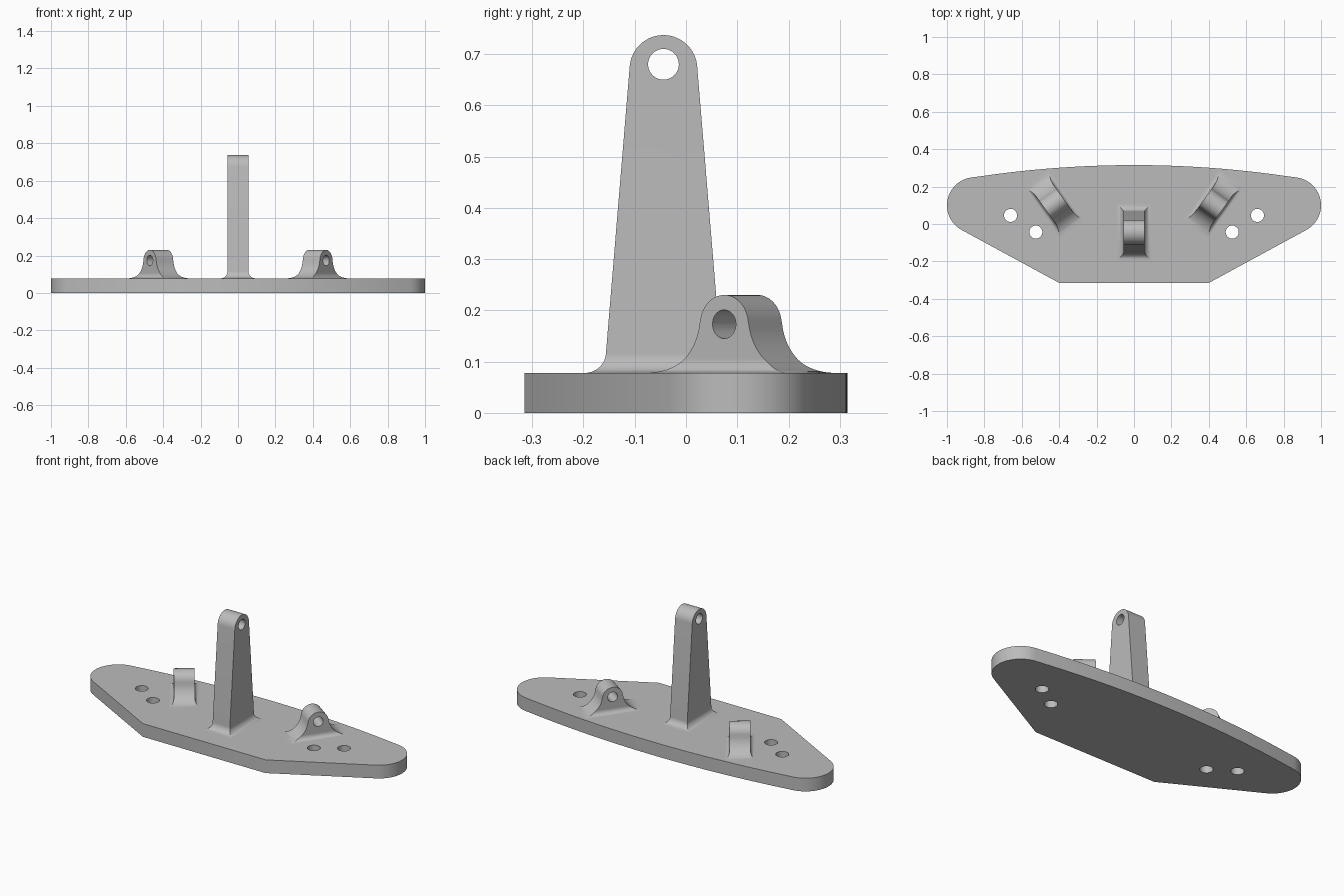
import bpy, bmesh
from math import sin, cos, pi, radians, sqrt

if "Cube" in bpy.data.objects:
    bpy.data.objects.remove(bpy.data.objects["Cube"])

GREY = (0.5, 0.5, 0.5, 1)
mat = bpy.data.materials.new("plain_grey")
mat.use_nodes = True
mat.diffuse_color = GREY
mat.node_tree.nodes["Principled BSDF"].inputs["Base Color"].default_value = GREY
PLATE_TOP = 0.078
HALF = 0.056          # half thickness of the upright and lugs


def make_object(name, bm):
    bmesh.ops.recalc_face_normals(bm, faces=bm.faces)
    mesh = bpy.data.meshes.new(name)
    bm.to_mesh(mesh)
    bm.free()
    mesh.materials.append(mat)
    obj = bpy.data.objects.new(name, mesh)
    bpy.context.collection.objects.link(obj)
    return obj


def drill(obj, location, radius, rotation):
    """Cut a round through hole and remove the cutter."""
    bpy.ops.mesh.primitive_cylinder_add(vertices=40, radius=radius, depth=0.5,
                                        location=location, rotation=rotation)
    cutter = bpy.context.object
    cutter.hide_render = True
    cutter.data.materials.append(mat)
    mod = obj.modifiers.new("hole", 'BOOLEAN')
    mod.operation = 'DIFFERENCE'
    mod.solver = 'EXACT'
    mod.object = cutter
    bpy.context.view_layer.objects.active = obj
    bpy.ops.object.modifier_apply(modifier=mod.name)
    bpy.data.objects.remove(cutter)


def smooth(obj):
    bpy.ops.object.select_all(action='DESELECT')
    obj.select_set(True)
    bpy.context.view_layer.objects.active = obj
    bpy.ops.object.shade_smooth_by_angle(angle=radians(30))


def fillet(z, r):
    """Extra width of a quarter-round foot at height z."""
    d = min(max(z - PLATE_TOP, 0), r)
    return r - sqrt(r * r - (r - d) ** 2)


def loft(name, profile, foot):
    """Stack rectangles: profile gives (half length, z), foot flares the sides."""
    bm = bmesh.new()
    rings = []
    for hl, z in profile:
        ht = HALF + fillet(z, foot)
        rings.append([bm.verts.new((sx * ht, sy * hl, z))
                      for sx, sy in ((-1, -1), (1, -1), (1, 1), (-1, 1))])
    for a, b in zip(rings, rings[1:]):
        for i in range(4):
            j = (i + 1) % 4
            bm.faces.new((a[i], a[j], b[j], b[i]))
    bm.faces.new(rings[0])
    bmesh.ops.remove_doubles(bm, verts=bm.verts, dist=1e-5)
    return make_object(name, bm)


def dome(r, zc, start, n=20):
    angles = [start + (pi / 2 - start) * i / n for i in range(n + 1)]
    return [(r * cos(a), zc + r * sin(a)) for a in angles]


# Base plate: bowed back edge, round ends, tapered front
right = [(0.4, -0.315)]
for i in range(25):
    a = radians(-61.7 + (61.7 + 81.2) * i / 24)
    right.append((0.85 + 0.15 * cos(a), 0.1 + 0.15 * sin(a)))
R = 5.65
for i in range(1, 16):
    a = 0.154 * (1 - i / 16)
    right.append((R * sin(a), 0.315 - R * (1 - cos(a))))
outline = right + [(0, 0.315)] + [(-x, y) for x, y in reversed(right)]
bm = bmesh.new()
face = bm.faces.new([bm.verts.new((x, y, 0)) for x, y in outline])
ext = bmesh.ops.extrude_face_region(bm, geom=[face])["geom"]
bmesh.ops.translate(bm, vec=(0, 0, PLATE_TOP),
                    verts=[v for v in ext if isinstance(v, bmesh.types.BMVert)])
plate = make_object("base_plate", bm)
for side in (-1, 1):
    drill(plate, (side * 0.525, -0.043, 0), 0.035, (0, 0, 0))
    drill(plate, (side * 0.66, 0.046, 0), 0.035, (0, 0, 0))
smooth(plate)

# Tall tapered upright with rounded top and flared foot
FOOT = 0.041
profile = [(0.153, 0.07)]
for i in range(13):
    z = PLATE_TOP + FOOT * (1 - cos(pi / 2 * i / 12))
    profile.append((0.112 + fillet(z, FOOT), z))
profile += dome(0.066, 0.671, radians(5))
upright = loft("upright", profile, 0.037)
drill(upright, (0, 0, 0.68), 0.03, (0, pi / 2, 0))
upright.location.y = -0.044
smooth(upright)

# Pair of angled lugs with wide swept flanks
SWEEP = 0.11
profile = [(0.168, 0.07)]
for i in range(21):
    a = radians(82) * i / 20
    profile.append((0.168 - SWEEP * sin(a), PLATE_TOP + SWEEP * (1 - cos(a))))
profile += dome(0.058, 0.172, radians(7))
for side, label in ((1, "left"), (-1, "right")):
    lug = loft(label + "_lug", profile, 0.026)
    drill(lug, (0, 0, 0.173), 0.028, (0, pi / 2, 0))
    lug.location = (side * 0.426, 0.107, 0)
    lug.rotation_euler.z = -side * radians(35.5)
    smooth(lug)
